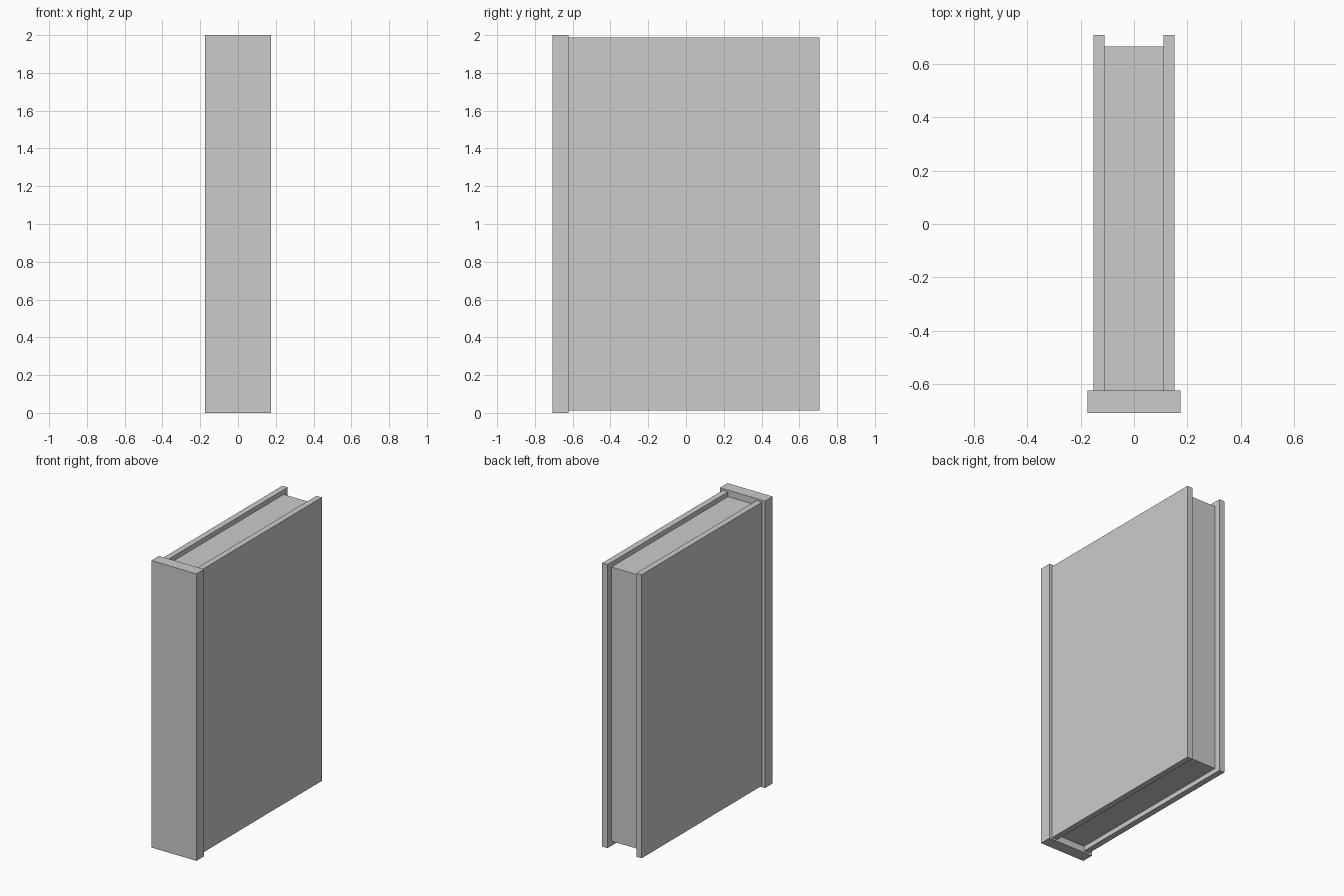
import bpy

if "Cube" in bpy.data.objects:
    bpy.data.objects.remove(bpy.data.objects["Cube"])


def box(name, x, y, z):
    """Axis-aligned box from (min, max) ranges."""
    centre = [(a + b) / 2 for a, b in (x, y, z)]
    bpy.ops.mesh.primitive_cube_add(size=1, location=centre)
    ob = bpy.context.object
    ob.name = name
    ob.scale = [b - a for a, b in (x, y, z)]
    bpy.ops.object.transform_apply(location=False, rotation=False, scale=True)
    return ob


SPINE_BACK = -0.622
COVER_IN, COVER_OUT = 0.111, 0.152

# Spine, slightly wider and taller than the covers
box("spine", (-0.174, 0.174), (-0.706, SPINE_BACK), (0, 2))

# Two cover boards
for side, s in (("left", -1), ("right", 1)):
    xs = sorted((s * COVER_IN, s * COVER_OUT))
    box(side + "_cover", xs, (SPINE_BACK, 0.706), (0.012, 1.988))

# Page block, inset at top, bottom and fore edge
box("pages", (-COVER_IN, COVER_IN), (SPINE_BACK, 0.663), (0.045, 1.955))
